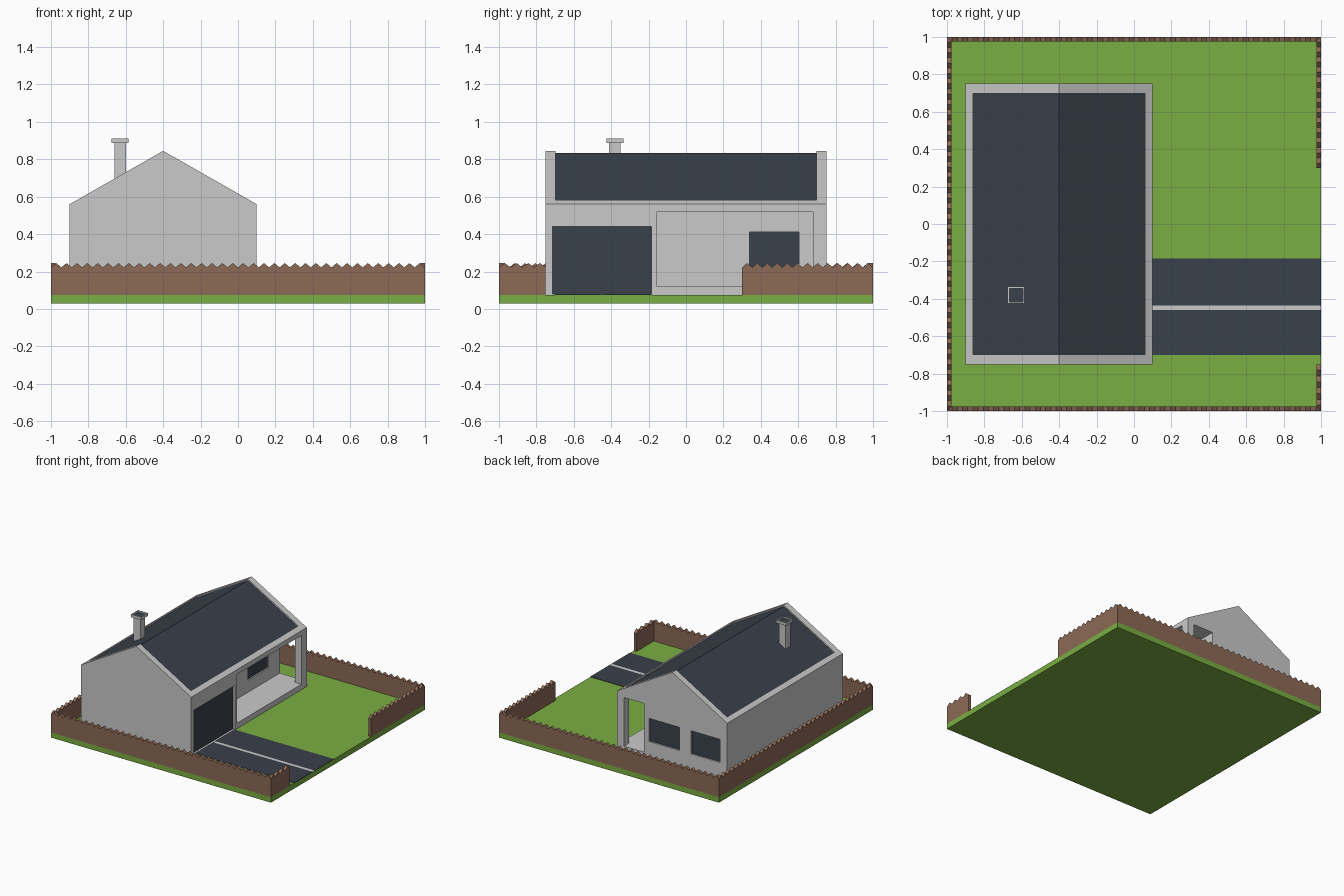
import bpy, bmesh
from mathutils import Vector

cube = bpy.data.objects.get("Cube")
if cube:
    bpy.data.objects.remove(cube, do_unlink=True)


def material(name, rgb):
    m = bpy.data.materials.new(name)
    m.use_nodes = True
    m.diffuse_color = (*rgb, 1)
    m.node_tree.nodes["Principled BSDF"].inputs["Base Color"].default_value = (*rgb, 1)
    return m


GREY = material("light_grey", (0.59, 0.59, 0.59))
SLATE = material("dark_slate", (0.042, 0.052, 0.07))
GREEN = material("grass_green", (0.195, 0.42, 0.055))
BROWN = material("fence_brown", (0.265, 0.143, 0.093))


def prism(name, profile, start, end, mat, axis="y"):
    """Extrude a (horizontal, z) profile along the x or y axis."""
    def place(u, z, t):
        return (u, t, z) if axis == "y" else (t, u, z)
    bm = bmesh.new()
    face = bm.faces.new([bm.verts.new(place(u, z, start)) for u, z in profile])
    ext = bmesh.ops.extrude_face_region(bm, geom=[face])
    verts = [v for v in ext["geom"] if isinstance(v, bmesh.types.BMVert)]
    bmesh.ops.translate(bm, verts=verts, vec=Vector(place(0, 0, end - start)))
    bmesh.ops.recalc_face_normals(bm, faces=bm.faces)
    mesh = bpy.data.meshes.new(name)
    bm.to_mesh(mesh)
    bm.free()
    mesh.materials.append(mat)
    ob = bpy.data.objects.new(name, mesh)
    bpy.context.collection.objects.link(ob)
    return ob


def box(name, x, y, z, mat):
    corners = [(x[0], z[0]), (x[1], z[0]), (x[1], z[1]), (x[0], z[1])]
    return prism(name, corners, y[0], y[1], mat)


def cut(ob, cutter):
    """Bake a boolean difference and discard the cutter."""
    mod = ob.modifiers.new("cut", "BOOLEAN")
    mod.operation = "DIFFERENCE"
    mod.solver = "EXACT"
    mod.object = cutter
    graph = bpy.context.evaluated_depsgraph_get()
    mesh = bpy.data.meshes.new_from_object(ob.evaluated_get(graph))
    ob.modifiers.clear()
    ob.data = mesh
    bpy.data.objects.remove(cutter, do_unlink=True)


# Ground and driveway
BASE = 0.075
box("lawn", (-1, 1), (-1, 1), (0.03, BASE), GREEN)
for label, y0, y1, mat in (("right", -0.70, -0.461, SLATE), ("centre", -0.461, -0.435, GREY),
                           ("left", -0.435, -0.185, SLATE)):
    box("driveway_" + label, (0.09, 1), (y0, y1), (BASE - 0.002, BASE + 0.003), mat)

# House body with a gabled cross-section
RIDGE_X, RIDGE_Z, SLOPE = -0.4, 0.845, 0.57


def roof_z(x, drop=0.0):
    return RIDGE_Z - SLOPE * abs(x - RIDGE_X) - drop


def chevron(x0, x1, low, high):
    xs = (x0, RIDGE_X, x1)
    return [(x, roof_z(x, low)) for x in xs] + [(x, roof_z(x, high)) for x in reversed(xs)]


house = prism("house_walls", [(-0.9, BASE), (0.1, BASE), (0.1, roof_z(0.1)),
                              (RIDGE_X, RIDGE_Z), (-0.9, roof_z(-0.9))], -0.75, 0.75, GREY)

# Sunken roof covering, leaving a pale rim
cut(house, prism("cutter", chevron(-0.862, 0.06, 0.012, -0.2), -0.697, 0.697, GREY))
prism("roof_covering", chevron(-0.862, 0.06, 0.02, 0.011), -0.697, 0.697, SLATE)

# Corner porch, open to the side and the back
WALL_X = -0.145
cut(house, box("cutter", (WALL_X, 0.2), (-0.155, 0.68), (0.12, 0.52), GREY))
cut(house, box("cutter", (WALL_X, 0.04), (0.6, 0.85), (0.12, 0.52), GREY))

# Recessed dark openings facing the side: garage door and porch window
for name, face_x, y, z, depth in (("garage_door", 0.1, (-0.715, -0.185), (0.08, 0.44), 0.02),
                                  ("porch_window", WALL_X, (0.34, 0.605), (0.22, 0.41), 0.015)):
    cut(house, box("cutter", (face_x - depth, face_x + 0.05), y, z, GREY))
    box(name, (face_x - depth - 0.004, face_x - depth + 0.004), y, z, SLATE)

# Recessed windows in the back gable
for name, x in (("back_window_left", (-0.465, -0.19)), ("back_window_right", (-0.835, -0.57))):
    z = (0.22, 0.41)
    cut(house, box("cutter", x, (0.735, 0.8), z, GREY))
    box(name, x, (0.731, 0.739), z, SLATE)

# Front door with a small square panel
box("front_door", (WALL_X - 0.002, WALL_X + 0.007), (-0.04, 0.155), (0.12, 0.435), GREY)
box("door_panel", (WALL_X + 0.005, WALL_X + 0.012), (0.02, 0.09), (0.315, 0.375), GREY)

# Chimney with a rimmed cap
CX, CY = -0.63, -0.38


def chimney_box(name, half, z, mat):
    return box(name, (CX - half, CX + half), (CY - half, CY + half), z, mat)


chimney_box("chimney_shaft", 0.031, (0.6, 0.888), GREY)
cap = chimney_box("chimney_cap", 0.045, (0.886, 0.91), GREY)
cut(cap, chimney_box("cutter", 0.036, (0.895, 0.95), GREY))
chimney_box("chimney_opening", 0.036, (0.893, 0.898), SLATE)

# Picket fence with a toothed top edge
LOW, HIGH, PITCH, THICK = 0.222, 0.245, 0.0556, 0.025


def fence(name, a, b, t0, t1, axis):
    count = round((b - a) / PITCH)
    step = (b - a) / count
    top = []
    for i in range(count):
        top += [(a + i * step, LOW), (a + (i + 0.5) * step, HIGH)]
    top.append((b, LOW))
    prism(name, top + [(b, BASE - 0.002), (a, BASE - 0.002)], t0, t1, BROWN, axis)


fence("fence_front", -1, 1, -1, -1 + THICK, "y")
fence("fence_back", -1, 1, 1 - THICK, 1, "y")
fence("fence_right", -1, 1, -1, -1 + THICK, "x")
fence("fence_left_rear", 0.3, 1, 1 - THICK, 1, "x")
fence("fence_left_front", -1, -0.75, 1 - THICK, 1, "x")
